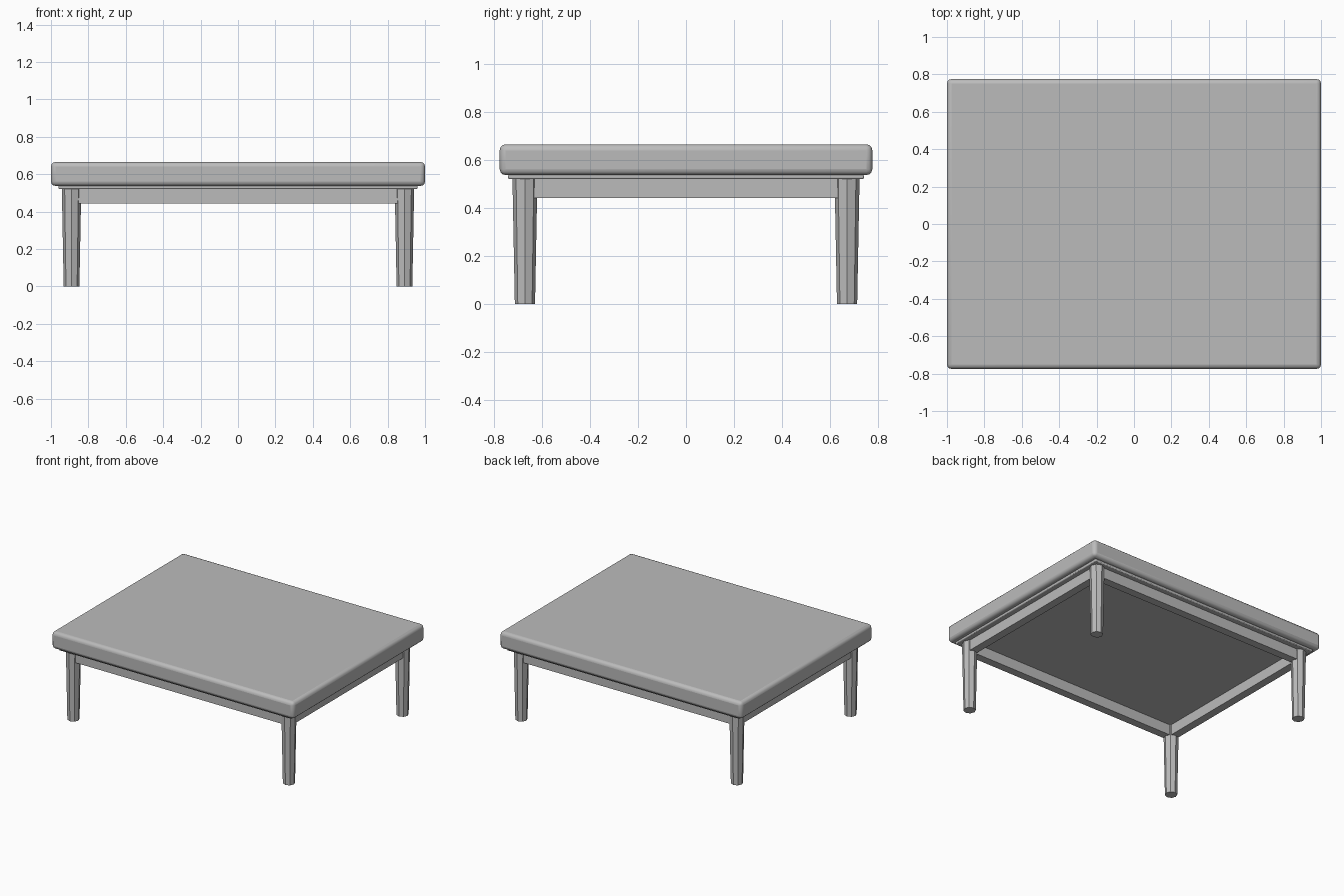
import bpy
from math import radians

cube = bpy.data.objects.get("Cube")
if cube:
    bpy.data.objects.remove(cube, do_unlink=True)

grey = bpy.data.materials.new("plain_grey")
grey.use_nodes = True
colour = (0.5, 0.5, 0.5, 1)
grey.diffuse_color = colour
grey.node_tree.nodes["Principled BSDF"].inputs["Base Color"].default_value = colour


def finish(name, bevel=0, segments=3):
    ob = bpy.context.object
    ob.name = ob.data.name = name
    ob.data.materials.append(grey)
    if bevel:
        mod = ob.modifiers.new("rounded_edges", "BEVEL")
        mod.width = bevel
        mod.segments = segments
    return ob


def box(name, size, x, y, z_low, bevel=0, segments=3):
    bpy.ops.mesh.primitive_cube_add(size=1, location=(x, y, z_low + size[2] / 2))
    bpy.context.object.scale = size
    bpy.ops.object.transform_apply(location=False, rotation=False, scale=True)
    return finish(name, bevel, segments)


# Thick rounded slab and the stepped board below it
box("table_top", (2, 1.55, 0.128), 0, 0, 0.537, 0.025)
box("under_board", (1.92, 1.48, 0.02), 0, 0, 0.52, 0.006, 2)

# Tapered octagonal legs
LEG_X, LEG_Y, LEG_H = 0.89, 0.67, 0.525
for x_name, sx in (("right", -1), ("left", 1)):
    for y_name, sy in (("front", -1), ("back", 1)):
        bpy.ops.mesh.primitive_cone_add(
            vertices=8, radius1=0.042, radius2=0.052, depth=LEG_H,
            location=(sx * LEG_X, sy * LEG_Y, LEG_H / 2))
        finish(f"{y_name}_{x_name}_leg")

# Apron rails running between the legs
RAIL, RAIL_H, RAIL_Z = 0.06, 0.082, 0.442
for name, side in (("front", -1), ("back", 1)):
    box(f"{name}_rail", (2 * LEG_X, RAIL, RAIL_H), 0, side * LEG_Y, RAIL_Z)
for name, side in (("right", -1), ("left", 1)):
    box(f"{name}_rail", (RAIL, 2 * LEG_Y - RAIL, RAIL_H), side * LEG_X, 0, RAIL_Z)

# Smooth only the rounded slab edges
for name in ("table_top", "under_board"):
    bpy.ops.object.select_all(action="DESELECT")
    ob = bpy.data.objects[name]
    ob.select_set(True)
    bpy.context.view_layer.objects.active = ob
    bpy.ops.object.shade_smooth_by_angle(angle=radians(40))
